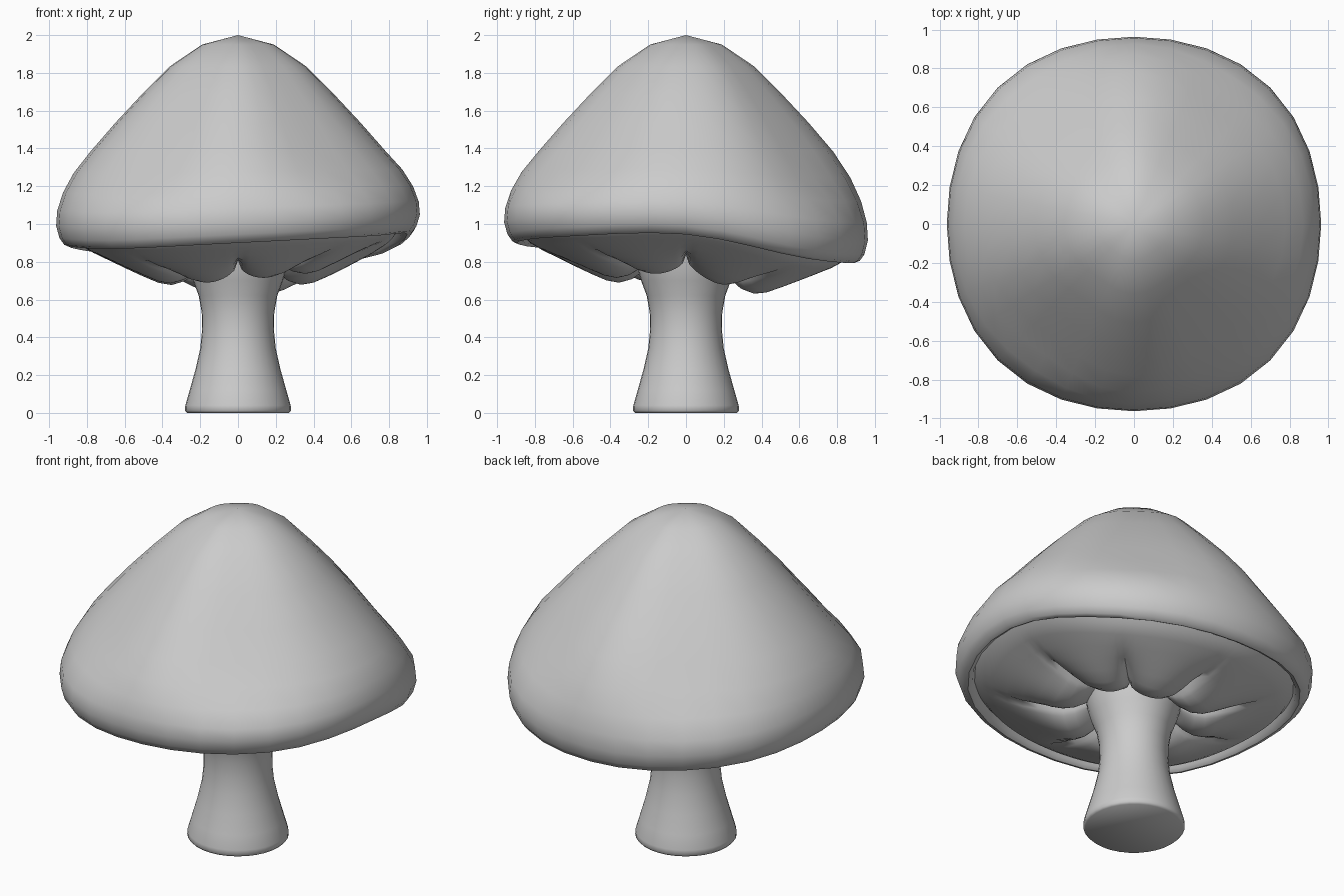
import bpy, bmesh, math

if "Cube" in bpy.data.objects:
    bpy.data.objects.remove(bpy.data.objects["Cube"])

# Rim height every 45 degrees, counter-clockwise from +x
RIM = [0.945, 0.815, 0.795, 0.84, 0.88, 0.868, 0.90, 0.933]


def droop(a):
    """Smooth periodic rim offset at angle a."""
    t = (a / (math.pi / 4)) % 8
    i, f = int(t) % 8, t % 1
    p0, p1, p2, p3 = (RIM[(i + k) % 8] for k in (-1, 0, 1, 2))
    return p1 + 0.5 * f * (p2 - p0 + f * (2*p0 - 5*p1 + 4*p2 - p3 + f * (3*(p1 - p2) + p3 - p0))) - 0.88


def square(a):
    return 1 + 0.015 * (1 - math.cos(4 * a))


def rings(name, rows, segs, point, cap_start=False):
    """Sweep profile rows round z; point(row, angle) gives each position."""
    bm = bmesh.new()
    grid = [[bm.verts.new(point(r, 2 * math.pi * s / segs)) for s in range(segs)] for r in rows]
    for a, b in zip(grid, grid[1:]):
        for s in range(segs):
            n = (s + 1) % segs
            bm.faces.new((a[s], a[n], b[n], b[s]))
    if cap_start:
        bm.faces.new(grid[0])
    bmesh.ops.remove_doubles(bm, verts=bm.verts, dist=1e-5)
    bmesh.ops.recalc_face_normals(bm, faces=bm.faces)
    me = bpy.data.meshes.new(name)
    bm.to_mesh(me)
    bm.free()
    ob = bpy.data.objects.new(name, me)
    bpy.context.collection.objects.link(ob)
    bpy.ops.object.select_all(action='DESELECT')
    bpy.context.view_layer.objects.active = ob
    ob.select_set(True)
    bpy.ops.object.shade_smooth_by_angle(angle=math.radians(50))
    return ob


# Cap: pointed dome with flattened diagonals, rolling under to a wavy lip
cap_profile = [(0, 2.0), (0.19, 1.95), (0.36, 1.835), (0.51, 1.685), (0.65, 1.535), (0.78, 1.385),
               (0.87, 1.27), (0.927, 1.165), (0.957, 1.07), (0.963, 0.99), (0.945, 0.925),
               (0.92, 0.89), (0.895, 0.88), (0.872, 0.893), (0.857, 0.93), (0.82, 0.98)]


def cap_point(row, a):
    r, z = row
    w = min(1, max(0, (1.4 - z) / 0.45))
    upper = min(1, max(0, (z - 1.06) / 0.25))
    dent = 0.15 * math.sin(2 * a) ** 2 * (0.65 - 0.42 * math.cos(2 * a))
    r *= square(a) * (1 - upper * dent)
    return (r * math.cos(a), r * math.sin(a), z + w * droop(a))


rings("cap", cap_profile, 32, cap_point)

# Gills: eight puffy lobes; each row is radius, lobe height, groove height
gill_profile = [(0.16, 0.86, 0.87), (0.22, 0.80, 0.83), (0.27, 0.745, 0.81), (0.33, 0.705, 0.797),
                (0.39, 0.69, 0.793), (0.45, 0.70, 0.797), (0.53, 0.733, 0.80), (0.61, 0.77, 0.803),
                (0.69, 0.81, 0.82), (0.77, 0.85, 0.851), (0.83, 0.885, 0.885), (0.87, 0.935, 0.935)]


def gill_point(row, a):
    r, lobe, groove = row
    bulge = abs(math.sin(4 * a)) ** 0.45
    w = min(1, 0.65 + 0.35 * max(0, (r - 0.35) / 0.45)) * min(1, r / 0.35)
    q = r * (1 + (square(a) - 1) * r)
    return (q * math.cos(a), q * math.sin(a), groove + (lobe - groove) * bulge + w * droop(a))


rings("gills", gill_profile, 128, gill_point)

# Stem: waisted column flaring at both ends
stem_profile = [(0.27, 0), (0.281, 0.012), (0.279, 0.04), (0.256, 0.12), (0.225, 0.23), (0.20, 0.34),
                (0.19, 0.44), (0.192, 0.53), (0.208, 0.62), (0.238, 0.70), (0.258, 0.77), (0.272, 0.86)]
rings("stem", stem_profile, 32,
      lambda p, a: (p[0] * math.cos(a), p[0] * math.sin(a), p[1]), cap_start=True)
